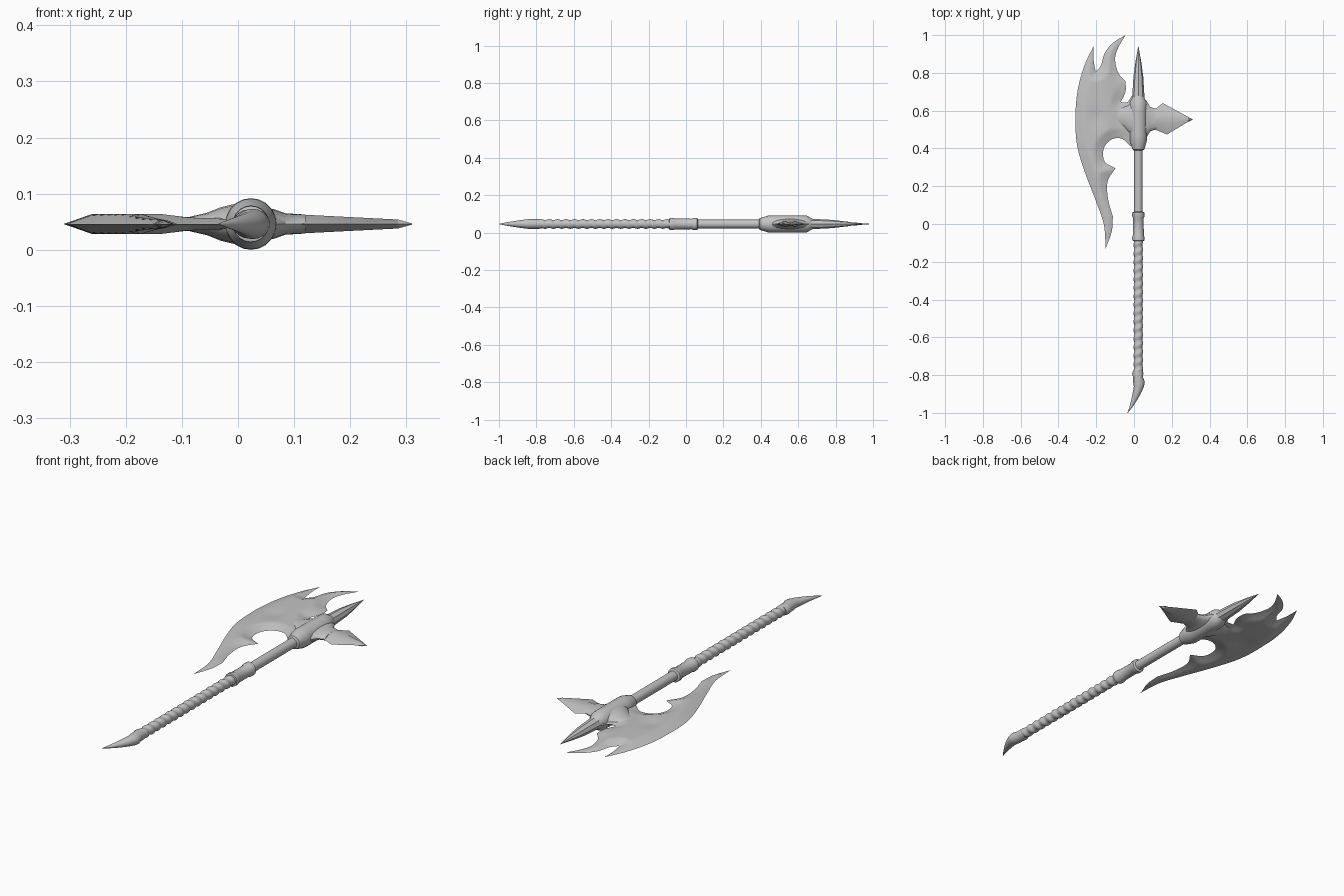
import bpy, bmesh, math
from mathutils import Vector
from mathutils.geometry import delaunay_2d_cdt, intersect_point_line

CX, CZ = 0.023, 0.046   # shaft axis

cube = bpy.data.objects.get("Cube")
if cube:
    bpy.data.objects.remove(cube, do_unlink=True)

steel = bpy.data.materials.new("grey steel")
steel.use_nodes = True
GREY = (0.55, 0.55, 0.55, 1)
steel.diffuse_color = GREY
steel.node_tree.nodes["Principled BSDF"].inputs["Base Color"].default_value = GREY


def finish(bm, name, angle=35):
    bmesh.ops.recalc_face_normals(bm, faces=bm.faces)
    mesh = bpy.data.meshes.new(name)
    bm.to_mesh(mesh)
    bm.free()
    ob = bpy.data.objects.new(name, mesh)
    bpy.context.collection.objects.link(ob)
    mesh.materials.append(steel)
    bpy.ops.object.select_all(action="DESELECT")
    ob.select_set(True)
    bpy.context.view_layer.objects.active = ob
    bpy.ops.object.shade_smooth_by_angle(angle=math.radians(angle))
    return ob


def loft(name, rings, angle=35):
    """Skin a list of equal closed rings and cap both ends."""
    bm = bmesh.new()
    loops = [[bm.verts.new(p) for p in ring] for ring in rings]
    n = len(loops[0])
    for a, b in zip(loops, loops[1:]):
        for i in range(n):
            j = (i + 1) % n
            bm.faces.new((a[i], a[j], b[j], b[i]))
    bm.faces.new(loops[0])
    bm.faces.new(loops[-1])
    return finish(bm, name, angle)


def ring_y(y, rx, rz=None, cx=CX, n=20, wave=None):
    """Ring around the shaft direction."""
    rz = rz or rx
    pts = []
    for i in range(n):
        t = math.tau * i / n
        w = wave(t, y) if wave else 0
        pts.append((cx + (rx + w) * math.cos(t), y, CZ + (rz + w) * math.sin(t)))
    return pts


def turned(name, profile, n=20, angle=35):
    return loft(name, [ring_y(y, r, n=n) for y, r in profile], angle)


def ring_x(x, lo, hi, hz, n=16):
    """Rounded ring facing sideways, from lo to hi along y."""
    mid, half = (lo + hi) / 2, (hi - lo) / 2
    return [(x, mid + half * math.cos(math.tau * i / n),
             CZ + hz * math.sin(math.tau * i / n)) for i in range(n)]


def smooth_path(pts, steps=5):
    """Catmull-Rom through the points, leaving out the last one."""
    v = [Vector(p) for p in pts]
    v = [2 * v[0] - v[1]] + v + [2 * v[-1] - v[-2]]
    out = []
    for a, b, c, d in zip(v, v[1:], v[2:], v[3:]):
        for k in range(steps):
            t = k / steps
            out.append(0.5 * (2 * b + (c - a) * t + (2 * a - 5 * b + 4 * c - d) * t ** 2
                              + (3 * b - a - 3 * c + d) * t ** 3))
    return out


# Shaft, collar and head socket
turned("shaft", [(-0.1, 0.023), (0.42, 0.023)])
turned("collar", [(-0.09, 0.024), (-0.088, 0.032), (-0.07, 0.033), (-0.06, 0.029),
                  (0.03, 0.028), (0.04, 0.033), (0.06, 0.033), (0.065, 0.024)])
turned("head_socket", [(0.39, 0.024), (0.395, 0.032), (0.44, 0.045), (0.47, 0.046),
                       (0.6, 0.046), (0.645, 0.045), (0.665, 0.034), (0.68, 0.026)])

# Spiral wrapped grip
wrap = lambda t, y: 0.0025 * math.cos(t + math.tau * y / 0.045)
loft("wrapped_grip", [ring_y(-0.085 - 0.7 * i / 120, 0.0235, wave=wrap)
                      for i in range(121)], 60)

# Pommel knuckle running into a curved claw
claw = [(-0.77, 0.024, 0.024, 0.022), (-0.79, 0.03, 0.026, 0.02), (-0.81, 0.026, 0.026, 0.021),
        (-0.835, 0.031, 0.027, 0.026), (-0.86, 0.027, 0.024, 0.026), (-0.89, 0.023, 0.02, 0.017),
        (-0.93, 0.016, 0.014, 0.002), (-0.97, 0.008, 0.007, -0.017), (-1.0, 0.001, 0.001, -0.034)]
loft("pommel_claw", [ring_y(y, rx, rz, cx) for y, rx, rz, cx in claw])

# Four sided top spike
loft("top_spike", [ring_y(y, r, r * 0.85, n=8) for y, r in
                   ((0.64, 0.036), (0.68, 0.032), (0.78, 0.026), (0.86, 0.015), (0.94, 0.001))], 25)

# Rear beak: rounded neck, then a flat bevelled point
loft("beak_neck", [ring_x(*s) for s in
                   ((0.03, 0.42, 0.68, 0.034), (0.065, 0.455, 0.655, 0.026),
                    (0.085, 0.49, 0.62, 0.019), (0.12, 0.502, 0.608, 0.017))])


def beak_ring(x_lo, x_hi, lo, hi, hz):
    ring = []
    for f, s in ((0, 0), (0.35, 1), (0.65, 1), (1, 0), (0.65, -1), (0.35, -1)):
        ring.append((x_lo + (x_hi - x_lo) * f, lo + (hi - lo) * f, CZ + hz * s))
    return ring


loft("beak_point", [beak_ring(*s) for s in
                    ((0.08, 0.08, 0.5, 0.61, 0.018), (0.11, 0.11, 0.5, 0.607, 0.017),
                     (0.175, 0.152, 0.474, 0.64, 0.014), (0.285, 0.285, 0.54, 0.568, 0.008),
                     (0.31, 0.31, 0.552, 0.554, 0.001))], 20)

# Swelling that joins the blade to the socket
loft("blade_neck", [ring_x(*s) for s in
                    ((0.03, 0.43, 0.68, 0.042), (-0.005, 0.455, 0.655, 0.036),
                     (-0.03, 0.485, 0.63, 0.03), (-0.055, 0.51, 0.62, 0.02),
                     (-0.09, 0.53, 0.61, 0.012), (-0.13, 0.55, 0.59, 0.006))], 60)

# Blade outline: curves between sharp corners
arcs = [
    [(-0.045, 1.0), (-0.085, 0.93), (-0.1, 0.87), (-0.083, 0.8), (-0.045, 0.755)],
    [(-0.045, 0.755), (-0.045, 0.7), (-0.07, 0.645)],
    [(-0.07, 0.645), (-0.035, 0.645), (-0.01, 0.68), (0.02, 0.69)],
    [(0.02, 0.69), (0.02, 0.41)],
    [(0.02, 0.41), (-0.02, 0.415), (-0.065, 0.452), (-0.12, 0.447), (-0.16, 0.4),
     (-0.155, 0.33), (-0.098, 0.295)],
    [(-0.098, 0.295), (-0.14, 0.225), (-0.137, 0.13), (-0.112, 0.04)],
    [(-0.112, 0.04), (-0.118, -0.04), (-0.15, -0.13)],
    [(-0.15, -0.13), (-0.16, 0.0), (-0.205, 0.13), (-0.262, 0.28), (-0.302, 0.42),
     (-0.31, 0.57), (-0.298, 0.71), (-0.262, 0.84), (-0.215, 0.94)],
    [(-0.215, 0.94), (-0.214, 0.87), (-0.203, 0.805)],
    [(-0.203, 0.805), (-0.175, 0.84), (-0.155, 0.905), (-0.11, 0.96), (-0.045, 1.0)],
]
outline = [p for arc in arcs for p in smooth_path(arc)]
edges = [(i, (i + 1) % len(outline)) for i in range(len(outline))]


def edge_distance(p):
    best = 1
    for a, b in edges:
        q, t = intersect_point_line(p, outline[a], outline[b])
        q = outline[a].lerp(outline[b], min(max(t, 0), 1))
        best = min(best, (p.to_3d() - q.to_3d()).length)
    return best


def inside(p):
    hit = False
    for i, j in edges:
        a, b = outline[i], outline[j]
        if (a.y > p.y) != (b.y > p.y):
            if p.x < a.x + (b.x - a.x) * (p.y - a.y) / (b.y - a.y):
                hit = not hit
    return hit


# Fill the outline with a grid that is bevelled towards the edge
grid = [Vector((-0.31 + 0.0125 * i, -0.13 + 0.0125 * j + 0.006 * (i % 2)))
        for i in range(27) for j in range(91)]
grid = [p for p in grid if inside(p) and edge_distance(p) > 0.006]
verts, _, faces, *_ = delaunay_2d_cdt(outline + grid, edges, [], 1, 1e-5)


def thickness(p):
    d = edge_distance(p)
    if d < 0.001:
        return 0.0005
    body = 0.018 if p.x < -0.14 else max(0.011, 0.018 + (-0.14 - p.x) * 0.12)
    dent = 0.005 * math.exp(-((p.x + 0.2) / 0.04) ** 2 - ((p.y - 0.56) / 0.05) ** 2)
    return min(1, d / 0.05) * body - dent * min(1, d / 0.05)


heights = [thickness(v) for v in verts]
bm = bmesh.new()
for side in (1, -1):
    layer = [bm.verts.new((v.x, v.y, CZ + side * h)) for v, h in zip(verts, heights)]
    for f in faces:
        bm.faces.new([layer[i] for i in f])
bmesh.ops.remove_doubles(bm, verts=bm.verts, dist=0.0012)
finish(bm, "axe_blade", 40)
